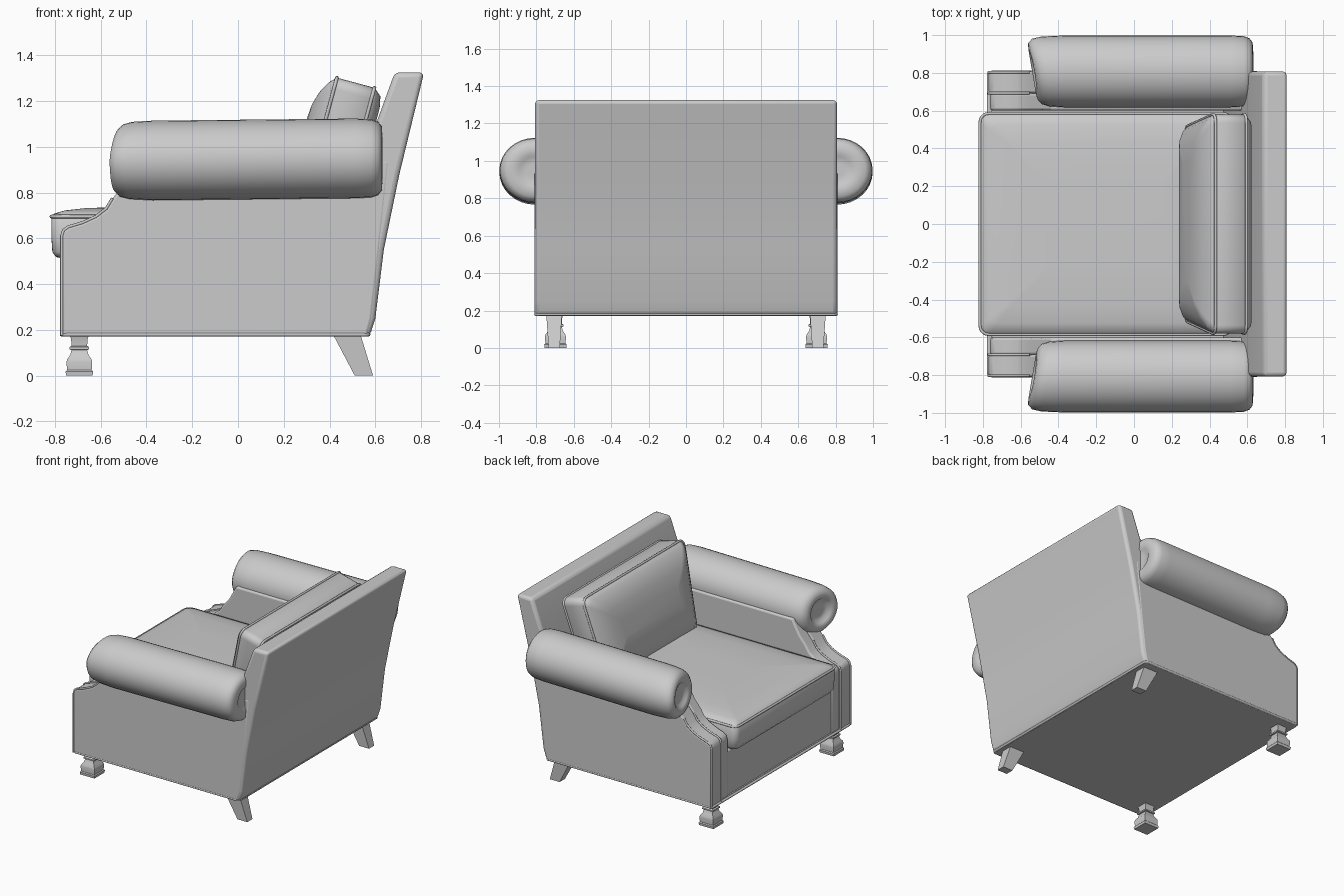
import bpy, bmesh, math
from mathutils import Matrix, Vector

if "Cube" in bpy.data.objects:
    bpy.data.objects.remove(bpy.data.objects["Cube"])

fabric = bpy.data.materials.new("grey_fabric")
fabric.use_nodes = True
GREY = (0.6, 0.6, 0.6, 1)
fabric.diffuse_color = GREY
fabric.node_tree.nodes["Principled BSDF"].inputs["Base Color"].default_value = GREY


def finish(name, bm, bevel=0, angle=40):
    bmesh.ops.recalc_face_normals(bm, faces=bm.faces)
    mesh = bpy.data.meshes.new(name)
    bm.to_mesh(mesh)
    bm.free()
    ob = bpy.data.objects.new(name, mesh)
    bpy.context.collection.objects.link(ob)
    mesh.materials.append(fabric)
    if bevel:
        mod = ob.modifiers.new("soft_edges", "BEVEL")
        mod.width, mod.segments, mod.limit_method = bevel, 3, "ANGLE"
        mod.angle_limit = math.radians(35)
    bpy.ops.object.select_all(action="DESELECT")
    ob.select_set(True)
    bpy.context.view_layer.objects.active = ob
    bpy.ops.object.shade_smooth_by_angle(angle=math.radians(angle))
    return ob


def loft(name, rings, angle=40):
    """Skin a list of closed rings and cap both ends."""
    bm = bmesh.new()
    loops = [[bm.verts.new(p) for p in ring] for ring in rings]
    n = len(loops[0])
    for a, b in zip(loops, loops[1:]):
        for i in range(n):
            j = (i + 1) % n
            bm.faces.new((a[i], a[j], b[j], b[i]))
    bm.faces.new(loops[0])
    bm.faces.new(loops[-1])
    return finish(name, bm, angle=angle)


def prism(name, profile, y0, y1, bevel):
    """Extrude an x-z profile across y."""
    bm = bmesh.new()
    a = [bm.verts.new((x, y0, z)) for x, z in profile]
    face = bm.faces.new(a)
    new = bmesh.ops.extrude_face_region(bm, geom=[face])["geom"]
    moved = [v for v in new if isinstance(v, bmesh.types.BMVert)]
    bmesh.ops.translate(bm, vec=(0, y1 - y0, 0), verts=moved)
    return finish(name, bm, bevel)


def piping(name, points, radius=0.008, closed=False):
    data = bpy.data.curves.new(name, "CURVE")
    data.dimensions, data.bevel_depth, data.bevel_resolution = "3D", radius, 2
    spline = data.splines.new("POLY")
    spline.points.add(len(points) - 1)
    for sp, p in zip(spline.points, points):
        sp.co = (*p, 1)
    spline.use_cyclic_u = closed
    ob = bpy.data.objects.new(name, data)
    bpy.context.collection.objects.link(ob)
    data.materials.append(fabric)
    bpy.ops.object.select_all(action="DESELECT")
    ob.select_set(True)
    bpy.context.view_layer.objects.active = ob
    bpy.ops.object.convert(target="MESH")
    bpy.ops.object.shade_smooth()


def rounded_rect(a, b, r, h):
    """Ring of half sizes a, b with corner radius r at height h."""
    pts = []
    for q, (sx, sy) in enumerate(((1, 1), (-1, 1), (-1, -1), (1, -1))):
        for k in range(6):
            t = math.pi / 2 * (q + k / 5)
            pts.append(Vector((sx * (a - r) + r * math.cos(t), sy * (b - r) + r * math.sin(t), h)))
    return pts


def cushion(name, a, b, r, layers, place, seams):
    """Stack inset rings (inset, height) and put a piped seam at given heights."""
    rings = [[place(p) for p in rounded_rect(a - i, b - i, max(r - i * 0.2, 0.01), h)] for i, h in layers]
    loft(name, rings, 60)
    for h in seams:
        piping(name + "_piping", [place(p) for p in rounded_rect(a, b, r, h)], closed=True)


# Seat deck and front rail
prism("seat_frame", [(-0.755, 0.175), (-0.755, 0.52), (0.5, 0.52), (0.57, 0.175)], -0.64, 0.64, 0.015)

# Slanted back
back = [(0.4, 0.172), (0.575, 0.172), (0.6, 0.25), (0.637, 0.55), (0.705, 0.88),
        (0.813, 1.325), (0.685, 1.325), (0.61, 1.12), (0.48, 0.55)]
prism("back_rest", back, -0.808, 0.808, 0.022)

# Seat cushion: boxed with a soft crown
seat_layers = [(0.06, 0.51), (0.02, 0.518), (0.004, 0.54), (0, 0.6), (0, 0.69), (0.012, 0.708),
               (0.06, 0.722), (0.15, 0.732), (0.35, 0.738)]
cushion("seat_cushion", 0.665, 0.585, 0.045, seat_layers,
        lambda p: p + Vector((-0.15, 0, 0)), (0.695,))

# Back cushion: tilted, bulging forward and narrower at the bottom
tilt = Matrix.Rotation(math.radians(15), 3, "Y")


def place_pillow(p):
    y = p.y * (0.94 + 0.06 * p.x / 0.3)
    return tilt @ Vector((-p.z, y, p.x)) + Vector((0.435, 0, 0.985))


pillow_layers = [(0.08, -0.13), (0.03, -0.12), (0.012, -0.1), (0, -0.085), (0, 0.085),
                 (0.03, 0.115), (0.08, 0.142), (0.14, 0.16), (0.24, 0.168)]
cushion("back_cushion", 0.305, 0.585, 0.05, pillow_layers, place_pillow, (-0.085, 0.085))

# Arms, built once per side
curve_front = [(-0.77, 0.175), (-0.77, 0.61), (-0.762, 0.635), (-0.74, 0.65), (-0.68, 0.668),
               (-0.62, 0.695), (-0.575, 0.73), (-0.548, 0.775)]
side_profile = curve_front + [(-0.5, 0.83), (-0.44, 0.94), (0.66, 0.94), (0.62, 0.55), (0.585, 0.25), (0.565, 0.175)]
# (distance in from the tip, ring scale), both ends of the arm roll
front_end = [(0.035, 0.22), (0.035, 0.42), (0.012, 0.5), (0, 0.62), (0.004, 0.78), (0.03, 0.91), (0.08, 0.97), (0.2, 1)]
rear_end = [(0.12, 1), (0.05, 0.98), (0.02, 0.92), (0.004, 0.8), (0, 0.5), (0.01, 0.42), (0.01, 0.2)]


def roll_ring(x, scale, side, shear, lift):
    ring = []
    for k in range(32):
        t = math.tau * k / 32
        y = 0.808 + 0.19 * scale * math.cos(t)
        z = 0.943 + lift + 0.174 * scale * math.sin(t)
        ring.append((x + shear * (1 - y) + shear * 0.7 * max(0, z - 0.95), side * y, z))
    return ring


for side, label in ((1, "left"), (-1, "right")):
    prism(label + "_arm_outer_panel", side_profile, side * 0.692, side * 0.81, 0.012)
    inner = [(x + 0.008 if x < -0.7 else x, z) for x, z in side_profile]
    prism(label + "_arm_inner_panel", inner, side * 0.602, side * 0.692, 0.012)
    for y in (0.803, 0.692):
        piping(label + "_arm_piping", [(x, side * y, z) for x, z in curve_front], 0.007)
    rings = [roll_ring(-0.572 + d, s, side, 0.17 * max(0, 1 - d / 0.2), -0.003) for d, s in front_end]
    rings += [roll_ring(0.632 - d, s, side, 0, 0.006) for d, s in rear_end]
    loft(label + "_arm_roll", rings, 60)

# Welt around the bottom edge and the dust cover
piping("base_welt", [p + Vector((-0.1, 0, 0)) for p in rounded_rect(0.67, 0.803, 0.02, 0.18)], 0.009, True)
prism("dust_cover", [(-0.765, 0.172), (-0.765, 0.19), (0.565, 0.19), (0.565, 0.172)], -0.8, 0.8, 0)


# Legs
def square(cx, cy, hx, hy, z):
    return [(cx + sx * hx, cy + sy * hy, z) for sx, sy in ((1, 1), (-1, 1), (-1, -1), (1, -1))]


turned = [(0, 0.058), (0.018, 0.06), (0.024, 0.054), (0.06, 0.056), (0.072, 0.053), (0.09, 0.04),
          (0.112, 0.034), (0.115, 0.043), (0.125, 0.043), (0.13, 0.034), (0.16, 0.036), (0.18, 0.042)]
for side, label in ((1, "left"), (-1, "right")):
    loft(label + "_front_leg", [square(-0.693, side * 0.698, w, w, z) for z, w in turned], 30)
    loft(label + "_rear_leg", [square(0.55, side * 0.705, 0.04, 0.03, 0),
                               square(0.475, side * 0.705, 0.06, 0.042, 0.18)], 30)
